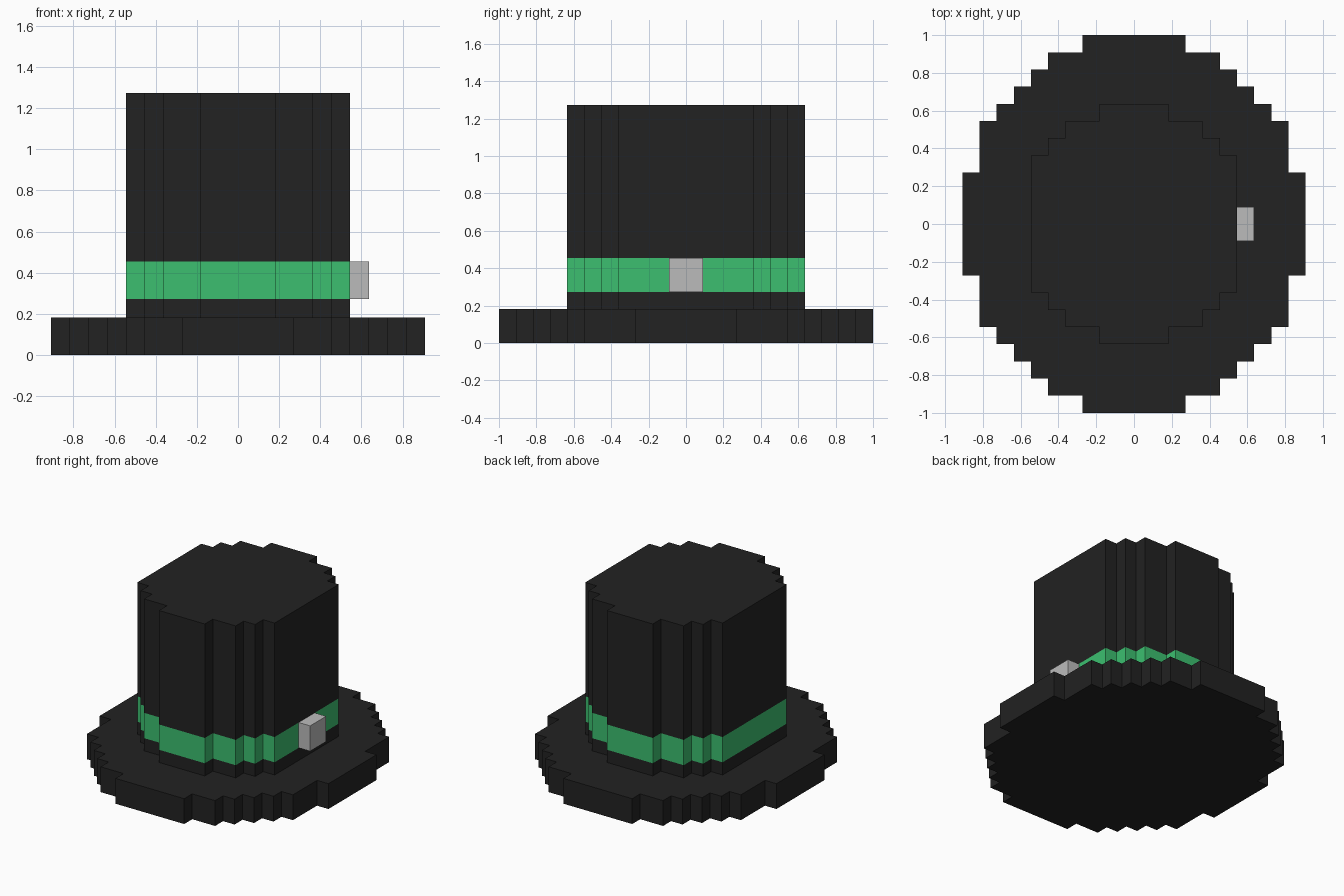
import bpy
import bmesh

U = 1 / 11  # one block of the stepped grid

cube = bpy.data.objects.get("Cube")
if cube:
    bpy.data.objects.remove(cube, do_unlink=True)


def make_material(name, rgb):
    mat = bpy.data.materials.new(name)
    mat.use_nodes = True
    color = (*rgb, 1)
    mat.diffuse_color = color
    bsdf = next(n for n in mat.node_tree.nodes if n.type == 'BSDF_PRINCIPLED')
    bsdf.inputs["Base Color"].default_value = color
    return mat


black = make_material("black felt", (0.016, 0.016, 0.016))
green = make_material("green ribbon", (0.045, 0.52, 0.16))
silver = make_material("silver buckle", (0.5, 0.5, 0.5))


def stepped_outline(steps):
    """Mirror the (half width, half depth) steps of one quadrant into a full ring."""
    quarter = []
    for i, (x, y) in enumerate(steps):
        quarter.append((x, y))
        if i + 1 < len(steps):
            quarter.append((x, steps[i + 1][1]))
    half = quarter + [(x, -y) for x, y in reversed(quarter)]
    return half + [(-x, -y) for x, y in half]


def make_prism(name, outline, bottom, top, mat):
    """Extrude a flat outline between two heights, all in blocks."""
    bm = bmesh.new()
    base = bm.faces.new([bm.verts.new((x * U, y * U, bottom * U)) for x, y in outline])
    ext = bmesh.ops.extrude_face_region(bm, geom=[base], use_keep_orig=True)
    verts = [v for v in ext["geom"] if isinstance(v, bmesh.types.BMVert)]
    bmesh.ops.translate(bm, verts=verts, vec=(0, 0, (top - bottom) * U))
    bmesh.ops.recalc_face_normals(bm, faces=bm.faces)
    mesh = bpy.data.meshes.new(name)
    bm.to_mesh(mesh)
    bm.free()
    mesh.materials.append(mat)
    obj = bpy.data.objects.new(name, mesh)
    bpy.context.collection.objects.link(obj)
    return obj


brim = stepped_outline([(3, 11), (5, 10), (6, 9), (7, 8), (8, 7), (9, 6), (10, 3)])
crown = stepped_outline([(2, 7), (4, 6), (5, 5), (6, 4)])

# Brim, then the crown stacked around its ribbon
make_prism("brim", brim, 0, 2, black)
make_prism("crown_base", crown, 2, 3, black)
make_prism("ribbon_band", crown, 3, 5, green)
make_prism("crown", crown, 5, 14, black)

# Buckle on the left side of the ribbon
make_prism("buckle", [(6, -1), (7, -1), (7, 1), (6, 1)], 3, 5, silver)
